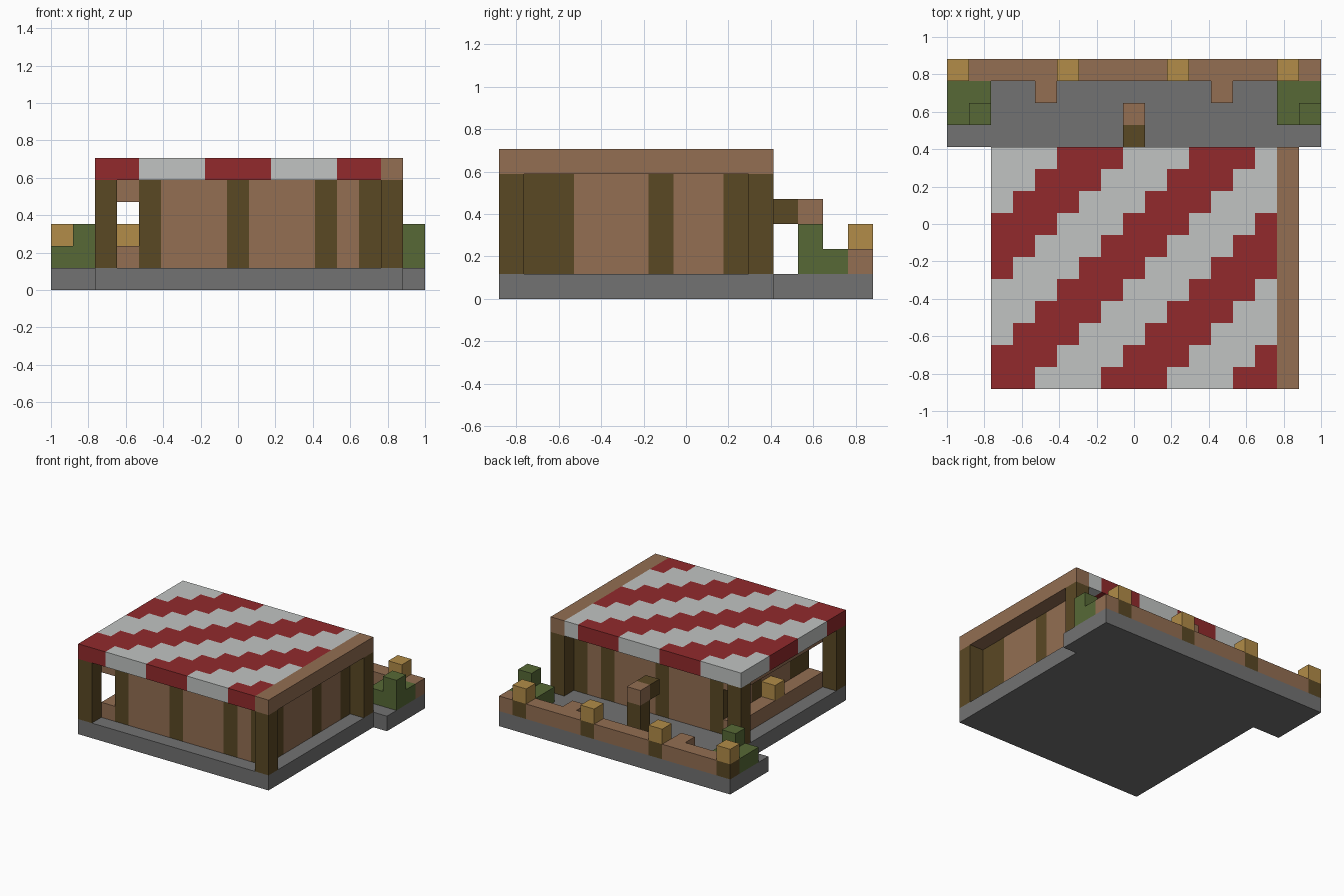
import bpy
import bmesh
from mathutils import Vector

if "Cube" in bpy.data.objects:
    bpy.data.objects.remove(bpy.data.objects["Cube"], do_unlink=True)

U = 2 / 17                                  # edge of one block
ORIGIN = Vector((-8.5, -7.5, 0))            # grid corner, in blocks


def material(name, *rgb):
    lin = [((c / 255 + 0.055) / 1.055) ** 2.4 for c in rgb] + [1]
    m = bpy.data.materials.new(name)
    m.use_nodes = True
    m.diffuse_color = lin
    bsdf = m.node_tree.nodes["Principled BSDF"]
    bsdf.inputs["Base Color"].default_value = lin
    bsdf.inputs["Roughness"].default_value = 0.9
    return m


STONE = material("stone_grey", 114, 114, 114)
PLANK = material("plank_brown", 147, 110, 82)
TIMBER = material("dark_timber", 90, 72, 36)
RED = material("awning_red", 146, 42, 44)
WHITE = material("awning_white", 193, 196, 194)
LEAF = material("leaf_green", 87, 105, 54)
LAMP = material("lamp_yellow", 178, 140, 72)


def finish(name, bm, mats):
    for v in bm.verts:
        v.co = (v.co + ORIGIN) * U
    bmesh.ops.recalc_face_normals(bm, faces=bm.faces)
    mesh = bpy.data.meshes.new(name)
    bm.to_mesh(mesh)
    bm.free()
    for m in mats:
        mesh.materials.append(m)
    obj = bpy.data.objects.new(name, mesh)
    bpy.context.collection.objects.link(obj)


def box(name, mat, start, size):
    """Box given by its first block and its size in blocks."""
    bm = bmesh.new()
    bmesh.ops.create_cube(bm, size=1)
    for v in bm.verts:
        v.co = Vector(s + (c + 0.5) * d for s, c, d in zip(start, v.co, size))
    finish(name, bm, [mat])


def run(name, axis, line, first, last, posts, z, height):
    """Plank panels between dark posts, in a line along one axis."""
    def piece(label, mat, a, b):
        if b > a:
            start = (a, line, z) if axis == "x" else (line, a, z)
            size = (b - a, 1, height) if axis == "x" else (1, b - a, height)
            box(f"{name}_{label}_{a}", mat, start, size)
    at = first
    for p in posts:
        piece("panel", PLANK, at, p)
        piece("post", TIMBER, p, p + 1)
        at = p + 1
    piece("panel", PLANK, at, last + 1)


# Stone base: house floor and wider back yard
bm = bmesh.new()
outline = [(2, 0), (16, 0), (16, 11), (17, 11), (17, 15), (0, 15), (0, 11), (2, 11)]
slab = bm.faces.new([bm.verts.new((x, y, 0)) for x, y in outline])
ext = bmesh.ops.extrude_face_region(bm, geom=[slab])
bmesh.ops.translate(bm, vec=(0, 0, 1),
                    verts=[g for g in ext["geom"] if isinstance(g, bmesh.types.BMVert)])
finish("stone_base", bm, [STONE])

# Corner posts carrying the roof
for x, y in ((2, 0), (15, 0), (2, 10), (15, 10)):
    box(f"corner_post_{x}_{y}", TIMBER, (x, y, 1), (1, 1, 4))

# House walls, set in from the roof edge
run("front_wall", "x", 1, 4, 14, (4, 8, 12, 14), 1, 4)
run("back_wall", "x", 9, 4, 14, (4, 8, 12, 14), 1, 4)
run("left_wall", "y", 14, 2, 8, (2, 6), 1, 4)
run("right_wall", "y", 4, 2, 8, (2, 6), 1, 4)

# Counter and overhead beam on the right side
box("counter", PLANK, (3, 1, 1), (1, 9, 1))
box("counter_beam", PLANK, (3, 1, 4), (1, 9, 1))
box("counter_lamp", LAMP, (3, 5, 2), (1, 1, 1))

# Roof with diagonal stepped stripes and a plank edge
bm = bmesh.new()
bmesh.ops.create_grid(bm, x_segments=14, y_segments=11, size=0.5)
for v in bm.verts:
    v.co = Vector((2 + (v.co.x + 0.5) * 14, (v.co.y + 0.5) * 11, 5))
ext = bmesh.ops.extrude_face_region(bm, geom=bm.faces[:], use_keep_orig=True)
bmesh.ops.translate(bm, vec=(0, 0, 1),
                    verts=[g for g in ext["geom"] if isinstance(g, bmesh.types.BMVert)])
bmesh.ops.recalc_face_normals(bm, faces=bm.faces)
for f in bm.faces:
    cell = f.calc_center_median() - f.normal * 0.5
    ix, iy = int(cell.x), int(cell.y)
    f.material_index = 2 if ix == 15 else int((ix - iy + 5) % 6 >= 3)
finish("striped_roof", bm, [RED, WHITE, PLANK])

# Back fence with lamps on its posts, and two short buttresses
lamp_posts = (0, 5, 10, 15)
run("fence", "x", 14, 0, 16, lamp_posts, 1, 1)
for x in lamp_posts:
    box(f"fence_lamp_{x}", LAMP, (x, 14, 2), (1, 1, 1))
for x in (4, 12):
    box(f"fence_stub_{x}", PLANK, (x, 13, 1), (1, 1, 1))

# Yard post with a block head and a dark arm
box("yard_post", TIMBER, (8, 12, 1), (1, 1, 2))
box("yard_post_head", PLANK, (8, 12, 3), (1, 1, 1))
box("yard_post_arm", TIMBER, (8, 11, 3), (1, 1, 1))

# Bushes in both yard corners
for side, x in (("right", 0), ("left", 15)):
    box(f"{side}_bush", LEAF, (x, 12, 1), (2, 2, 1))
    box(f"{side}_bush_top", LEAF, (x + 1, 12, 2), (1, 1, 1))
